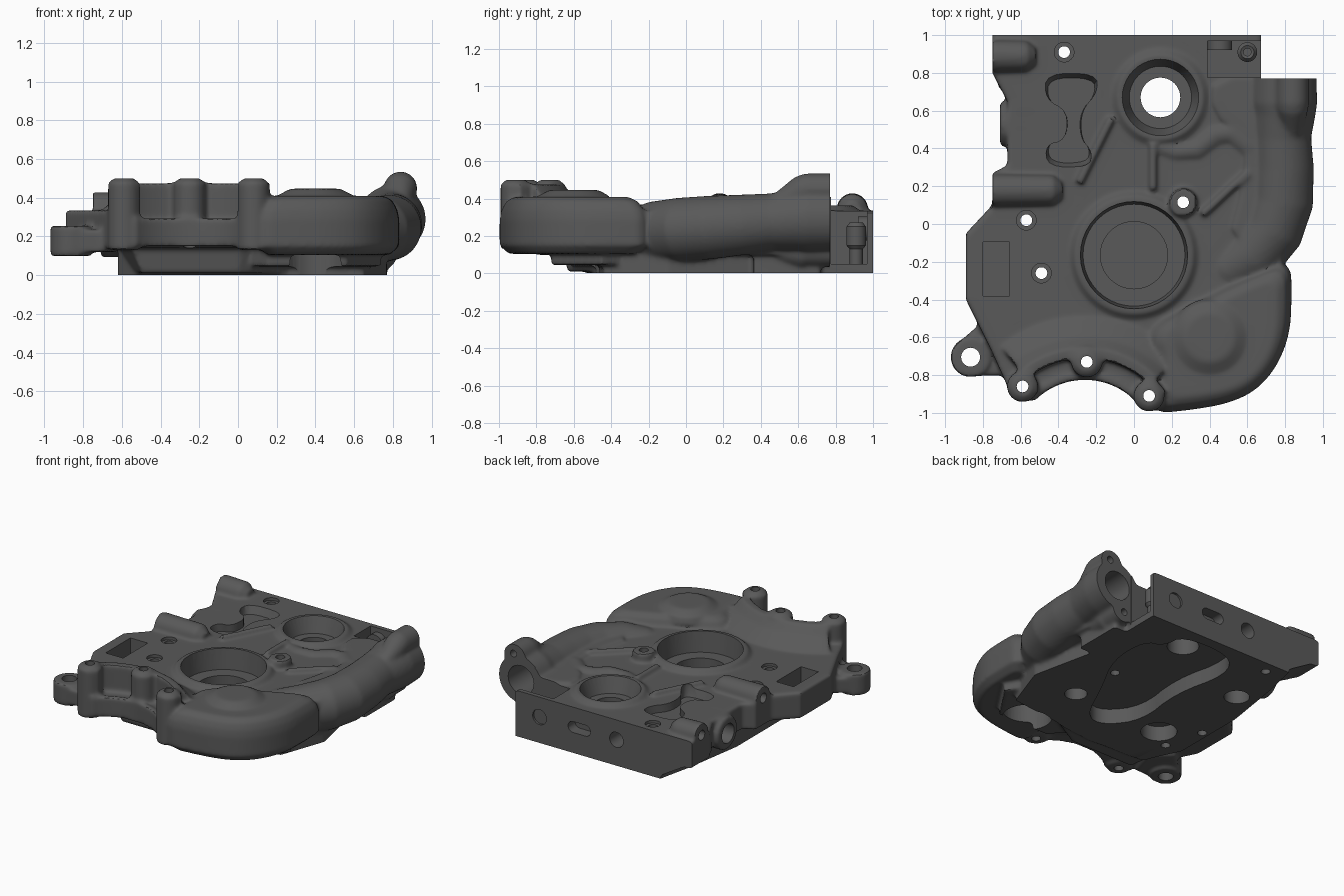
import bpy, bmesh
from math import sin, cos, pi, radians
from mathutils import Vector as V

if "Cube" in bpy.data.objects:
    bpy.data.objects.remove(bpy.data.objects["Cube"])


def skin(bm, rings, closed=False):
    """Bridge rings of points into a solid, capped unless closed."""
    rs = [[bm.verts.new(p) for p in r] for r in rings]
    n, faces = len(rs[0]), []
    pairs = list(zip(rs, rs[1:])) + ([(rs[-1], rs[0])] if closed else [])
    for a, b in pairs:
        for i in range(n):
            j = (i + 1) % n
            faces.append(bm.faces.new((a[i], a[j], b[j], b[i])))
    if not closed:
        faces += [bm.faces.new(rs[0]), bm.faces.new(rs[-1])]
    bmesh.ops.recalc_face_normals(bm, faces=faces)


def soft(pts, times=2, t=.25):
    """Round the corners of an xy outline."""
    for _ in range(times):
        out = []
        for (ax, ay), (bx, by) in zip(pts, pts[1:] + pts[:1]):
            out += [(ax + (bx - ax) * t, ay + (by - ay) * t), (bx - (bx - ax) * t, by - (by - ay) * t)]
        pts = out
    return pts


def loft(bm, pts, levels):
    """Stack an xy outline at (z, scale) levels."""
    cx = sum(p[0] for p in pts) / len(pts)
    cy = sum(p[1] for p in pts) / len(pts)
    skin(bm, [[V((cx + (x - cx) * s, cy + (y - cy) * s, z)) for x, y in pts] for z, s in levels])


def prism(bm, pts, z0, z1):
    loft(bm, pts, [(z0, 1), (z1, 1)])


def box(bm, x0, x1, y0, y1, z0, z1):
    prism(bm, [(x0, y0), (x1, y0), (x1, y1), (x0, y1)], z0, z1)


def tube(bm, path, n=40):
    """Round tube through (x, y, z, radius) stations."""
    c = [V(p[:3]) for p in path]
    rings = []
    for i, p in enumerate(path):
        t = (c[min(i + 1, len(c) - 1)] - c[max(i - 1, 0)]).normalized()
        u = t.cross(V((0, 0, 1)) if abs(t.z) < .9 else V((1, 0, 0))).normalized()
        w = t.cross(u)
        rings.append([c[i] + p[3] * (u * cos(2 * pi * k / n) + w * sin(2 * pi * k / n)) for k in range(n)])
    skin(bm, rings)


def post(bm, x, y, z0, z1, r):
    tube(bm, [(x, y, z0, r), (x, y, z1, r)])


def revolve(bm, x, y, prof, a0=0, a1=360, n=64):
    full = a1 - a0 == 360
    rings = []
    for k in range(n if full else n + 1):
        a = radians(a0 + (a1 - a0) * k / n)
        rings.append([V((x + r * cos(a), y + r * sin(a), z)) for r, z in prof])
    skin(bm, rings, full)


def make(name, bm):
    me = bpy.data.meshes.new(name)
    bm.to_mesh(me)
    bm.free()
    ob = bpy.data.objects.new(name, me)
    bpy.context.collection.objects.link(ob)
    return ob


def bake(ob):
    dg = bpy.context.evaluated_depsgraph_get()
    me = bpy.data.meshes.new_from_object(ob.evaluated_get(dg))
    ob.modifiers.clear()
    ob.data = me


AX, AY = -.26, -1.2          # centre of the front arch


def arc(r, a0, a1, n=16):
    return [(AX + r * cos(radians(a0 + (a1 - a0) * k / n)),
             AY + r * sin(radians(a0 + (a1 - a0) * k / n))) for k in range(n + 1)]


b = bmesh.new()
# main plate and thicker mounting base
prism(b, [(-.75, 1.06), (.675, 1.06), (.675, .6), (.75, .3), (.79, -.25), (.7, -.55), (.4, -.8)]
      + arc(.53, 44, 132) + [(-.66, -.88), (-.76, -.66), (-.89, -.4), (-.89, -.05), (-.75, .1),
                            (-.75, .27), (-.67, .31), (-.67, .65), (-.75, .8)], .14, .335)
base = [(.675, 1.06), (-.48, 1.06), (-.55, .75), (-.62, .3), (-.62, -.25), (-.5, -.5), (-.05, -.52),
        (.3, -.48), (.65, -.44), (.77, -.1), (.66, .4), (.67, .7)]
prism(b, base, -.06, .2)
skin(b, [[V((x, y, z)) for x, z in [(-.45, 0), (-.46, .2), (-.72, .2), (-.72, .16)]] for y in (.72, 1.06)])
loft(b, [(-.62, -.3), (-.56, -.66), (.02, -.66), (.3, -.5), (.3, -.2)], [(.01, .86), (.16, 1)])
box(b, .6, .77, .48, .72, -.06, .11)
box(b, .6, .77, .36, .52, -.06, .14)
# rounded lobe with shallow dome
loft(b, soft([(.08, -1.005), (.3, -.985), (.5, -.95), (.65, -.88), (.76, -.75), (.825, -.58), (.835, -.4),
              (.83, -.18), (.58, -.28), (.3, -.42), (.04, -.56), (.12, -.75)]),
     [(.105, .86), (.15, 1), (.29, 1), (.34, .97), (.385, .9), (.41, .78)])
prism(b, [(.15, -.72), (.56, -.72), (.74, -.45), (.6, -.2), (-.1, -.4)], .045, .2)
tube(b, [(.4, -.6, .36, .21), (.4, -.6, .415, .19), (.4, -.6, .447, .13)])
# coolant passage and its outlet flange
tube(b, [(.36, -.31, .2, .09), (.48, -.25, .21, .14), (.62, -.17, .22, .165), (.73, -.03, .235, .17),
         (.78, .12, .245, .17), (.79, .3, .26, .162), (.785, .46, .275, .153),
         (.795, .58, .285, .165), (.795, .64, .29, .175), (.795, .82, .29, .17)])
for x, z, r in [(.84, .45, .085), (.74, .12, .085)]:
    tube(b, [(x, .48, z - .08 if z > .3 else z, r * .6), (x, .62, z - .01, r), (x, .64, z, r), (x, .82, z, r)])
tube(b, [(.69, .64, .2, .08), (.69, .82, .2, .08)])
prism(b, soft([(.42, .78), (.42, .58), (.6, .46), (.58, .2), (.5, -.1), (.8, -.1), (.8, .78)], 1), .1, .355)
# front arch: raised wall, ledge, bosses
revolve(b, AX, AY, [(.49, .14), (.49, .475), (.545, .475), (.6, .41), (.72, .33), (.75, .14)], 45, 129)
revolve(b, AX, AY, [(.375, .15), (.375, .28), (.53, .28), (.53, .15)], 40, 136)
revolve(b, AX, AY, [(.375, .2), (.375, .295), (.41, .295), (.41, .2)], 40, 136)
for x, y, z0 in [(-.59, -.86, .13), (-.25, -.73, .15), (.08, -.91, .13)]:
    post(b, x, y, z0, .485, .082)
    tube(b, [(x, y, .475, .06), (x, y, .5, .055)])
for a0, a1 in [(36, 46), (127, 137)]:
    revolve(b, AX, AY, [(.4, .14), (.4, .47), (.53, .47), (.53, .14)], a0, a1, 8)
# side mounting ear
post(b, -.865, -.705, .1, .255, .105)
prism(b, [(-.93, -.63), (-.76, -.48), (-.62, -.6), (-.68, -.8), (-.87, -.805)], .12, .235)
# raised rims around both bores
revolve(b, .14, .67, [(.1, .1), (.1, .35), (.225, .365), (.27, .325), (.27, .1)])
revolve(b, 0, -.165, [(.1, .12), (.1, .36), (.31, .37), (.35, .325), (.35, .12)])
# horizontal bosses on the left edge
for y, x1 in [(.89, -.57), (.18, -.43)]:
    tube(b, [(-.75, y, .345, .085), (x1, y, .345, .08), (x1 + .04, y, .33, .05)])
tube(b, [(-.71, .53, .21, .118), (-.55, .53, .21, .118)])
# stiffening ribs, passage ridge and stud boss
for x0, y0, x1, y1 in [(-.12, .56, -.29, .22), (.1, .42, .1, .18), (.36, .05, .6, .27)]:
    d = V((y0 - y1, x1 - x0)).normalized() * .018
    prism(b, [(x0 + d.x, y0 + d.y), (x0 - d.x, y0 - d.y), (x1 - d.x, y1 - d.y), (x1 + d.x, y1 + d.y)], .2, .37)
tube(b, [(.12, .41, .3, .05), (.22, .38, .3, .055), (.33, .39, .3, .06), (.43, .47, .29, .07),
         (.52, .48, .29, .07), (.62, .4, .29, .07)])
post(b, .26, .115, .2, .4, .075)
body = make("housing_casting", b)

# fuse and soften into a single cast surface
m = body.modifiers.new("fuse", 'REMESH')
m.mode, m.voxel_size = 'VOXEL', .0125
m = body.modifiers.new("fillet", 'SMOOTH')
m.factor, m.iterations = .5, 8
bake(body)

cutters = []


def cut(fn, *args):
    bm = bmesh.new()
    fn(bm, *args)
    ob = make("cutter", bm)
    ob.hide_render = True
    m = body.modifiers.new("cut", 'BOOLEAN')
    m.operation, m.object, m.solver = 'DIFFERENCE', ob, 'MANIFOLD'
    cutters.append(ob)


# machined planes: bottom, back, flange face, corner notch
cut(box, -2, 2, -2, 2, -1, .002)
cut(box, -2, 2, 1, 2, -1, 2)
cut(box, .672, 2, .77, 2, -1, 2)
cut(box, .39, .8, .775, .968, .05, 1)
# bores
cut(tube, [(.14, .67, .25, .165), (.14, .67, .37, .205), (.14, .67, .5, .25)])
cut(post, .14, .67, -.5, .5, .105)
cut(tube, [(0, -.165, .22, .27), (0, -.165, .38, .285), (0, -.165, .5, .29)])
cut(post, 0, -.165, .15, .5, .178)
# bolt holes
for x, y in [(-.59, -.86), (-.25, -.73), (.08, -.91), (-.57, .02), (-.49, -.26), (-.37, .91), (.26, .115)]:
    cut(post, x, y, -.5, 1, .031)
for x, y in [(-.57, .02), (-.49, -.26), (-.37, .91)]:
    cut(post, x, y, .315, .6, .052)
cut(post, -.865, -.705, -.5, 1, .05)
# top pockets
cut(box, -.8, -.66, -.38, -.095, .2, .6)
cut(loft, soft([(-.47, .8), (-.2, .8), (-.19, .7), (-.28, .6), (-.28, .45), (-.22, .38), (-.24, .3),
                (-.46, .3), (-.47, .42), (-.36, .44), (-.35, .6), (-.47, .66)]), [(.28, .9), (.34, 1), (.5, 1)])
# back face ports and outlet
for x in (.48, -.14):
    cut(tube, [(x, .985 if x > 0 else .85, .19, .055), (x, 1.2, .19, .055)])
skin_slot = [V((.16 + (.05 if cos(a) > 0 else -.05) + .04 * cos(a), 0, .19 + .04 * sin(a)))
             for a in [2 * pi * (k + .5) / 24 for k in range(24)]]
cut(skin, [[p + V((0, y, 0)) for p in skin_slot] for y in (.92, 1.2)])
cut(tube, [(.79, .4, .29, .1), (.79, 1, .29, .105)])
for x, z in [(.85, .465), (.73, .11)]:
    cut(tube, [(x, .66, z, .025), (x, 1, z, .025)])
# left side ports
cut(tube, [(-1, .53, .21, .07), (-.6, .53, .21, .07)])
for y in (.89, .18):
    cut(tube, [(-1, y, .345, .035), (-.62, y, .345, .035)])
# underside pockets
cut(prism, soft([(.5, .38), (.5, .7), (.36, .74), (.35, .92), (-.06, .92), (-.2, .72), (-.1, .3), (-.16, -.1),
                 (0, -.32), (.16, -.3), (.32, .05)]), -.5, .11)
for x, y, z, r in [(.4, -.62, .3, .165), (-.34, -.15, .11, .12), (-.44, .53, .1, .085), (.4, -.12, .1, .075)]:
    cut(post, x, y, -.5, z, r)
bake(body)
for c in cutters:
    bpy.data.objects.remove(c, do_unlink=True)

# stud and port boss in the corner notch
s = bmesh.new()
revolve(s, .6, .91, [(.02, .04), (.02, .265), (.035, .272), (.052, .25), (.052, .15), (.035, .13), (.035, .04)])
stud = make("corner_stud", s)
s = bmesh.new()
tube(s, [(.455, .985, .24, .065), (.455, .92, .24, .065)])
plug = make("port_boss", s)

mat = bpy.data.materials.new("dark_cast_metal")
mat.diffuse_color = (.1, .1, .1, 1)
mat.use_nodes = True
mat.node_tree.nodes["Principled BSDF"].inputs["Base Color"].default_value = mat.diffuse_color
for ob in (body, stud, plug):
    ob.data.materials.clear()
    ob.data.materials.append(mat)
    bpy.ops.object.select_all(action='DESELECT')
    ob.select_set(True)
    bpy.context.view_layer.objects.active = ob
    bpy.ops.object.shade_smooth_by_angle(angle=radians(35))
